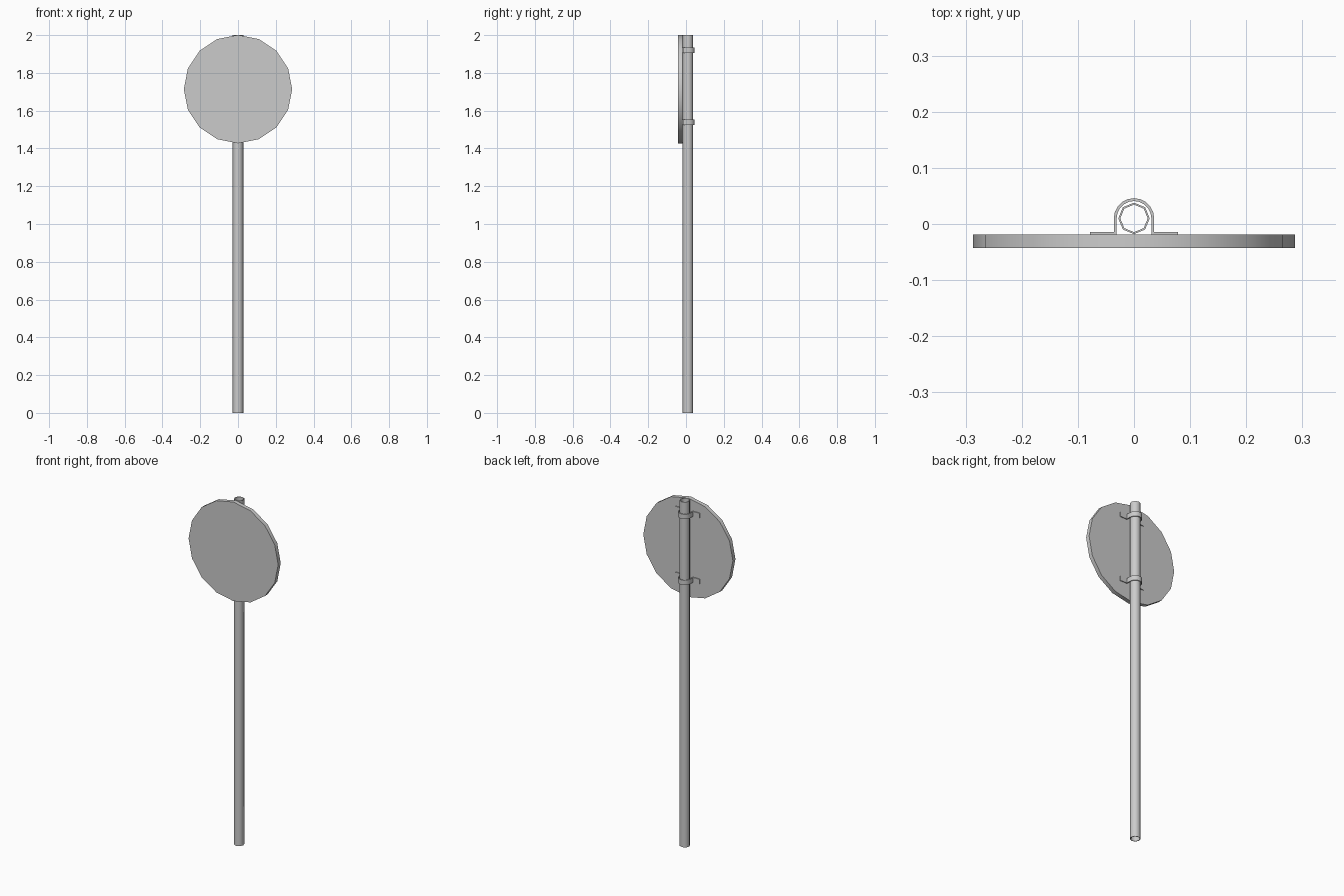
import bpy
import bmesh
from math import pi, sin, cos, radians

cube = bpy.data.objects.get("Cube")
if cube:
    bpy.data.objects.remove(cube, do_unlink=True)

GREY = (0.6, 0.6, 0.6, 1)
metal = bpy.data.materials.new("grey_metal")
metal.use_nodes = True
metal.diffuse_color = GREY
metal.node_tree.nodes["Principled BSDF"].inputs["Base Color"].default_value = GREY

POLE_Y = 0.01
BACK_Y = -0.019      # rear face of the sign plate


def finish(name, bm, angle=30):
    bmesh.ops.recalc_face_normals(bm, faces=bm.faces)
    mesh = bpy.data.meshes.new(name)
    bm.to_mesh(mesh)
    bm.free()
    mesh.materials.append(metal)
    obj = bpy.data.objects.new(name, mesh)
    bpy.context.collection.objects.link(obj)
    bpy.ops.object.select_all(action='DESELECT')
    obj.select_set(True)
    bpy.context.view_layer.objects.active = obj
    bpy.ops.object.shade_smooth_by_angle(angle=radians(angle))
    return obj


def ring(bm, radius, z, sides=8):
    return [bm.verts.new((radius * sin(2 * pi * i / sides),
                          POLE_Y + radius * cos(2 * pi * i / sides), z))
            for i in range(sides)]


# Hollow eight-sided pole, open at both ends
bm = bmesh.new()
loops = [ring(bm, 0.028, 0), ring(bm, 0.028, 2), ring(bm, 0.0245, 2), ring(bm, 0.0245, 0)]
for a, b in zip(loops, loops[1:] + loops[:1]):
    for i in range(8):
        j = (i + 1) % 8
        bm.faces.new((a[i], a[j], b[j], b[i]))
finish("pole", bm, 50)

# Sixteen-sided round sign plate with a corner at the top
bm = bmesh.new()
R = 0.287
rim = [bm.verts.new((R * sin(pi * i / 8), BACK_Y, 1.714 + R * cos(pi * i / 8)))
       for i in range(16)]
face = bm.faces.new(rim)
out = bmesh.ops.extrude_face_region(bm, geom=[face], use_keep_orig=True)
front = [v for v in out["geom"] if isinstance(v, bmesh.types.BMVert)]
bmesh.ops.translate(bm, verts=front, vec=(0, -0.0235, 0))
finish("sign_plate", bm)


# Strap clamps: a band around the pole with a flat foot on each side
def clamp(name, z, height=0.028):
    def outline(r, foot_y):
        arc = [(r * cos(pi * i / 10), POLE_Y + r * sin(pi * i / 10)) for i in range(11)]
        return [(0.078, foot_y), (r, foot_y)] + arc + [(-r, foot_y), (-0.078, foot_y)]

    inner = outline(0.031, BACK_Y)
    outer = outline(0.036, BACK_Y + 0.005)
    bm = bmesh.new()
    low, high = z - height / 2, z + height / 2
    rows = [[bm.verts.new((x, y, h)) for x, y in line]
            for line, h in ((inner, low), (outer, low), (outer, high), (inner, high))]
    for a, b in zip(rows, rows[1:] + rows[:1]):
        for i in range(len(a) - 1):
            bm.faces.new((a[i], a[i + 1], b[i + 1], b[i]))
    for end in (0, -1):
        bm.faces.new([row[end] for row in rows])
    finish(name, bm)


clamp("upper_clamp", 1.92)
clamp("lower_clamp", 1.538)
